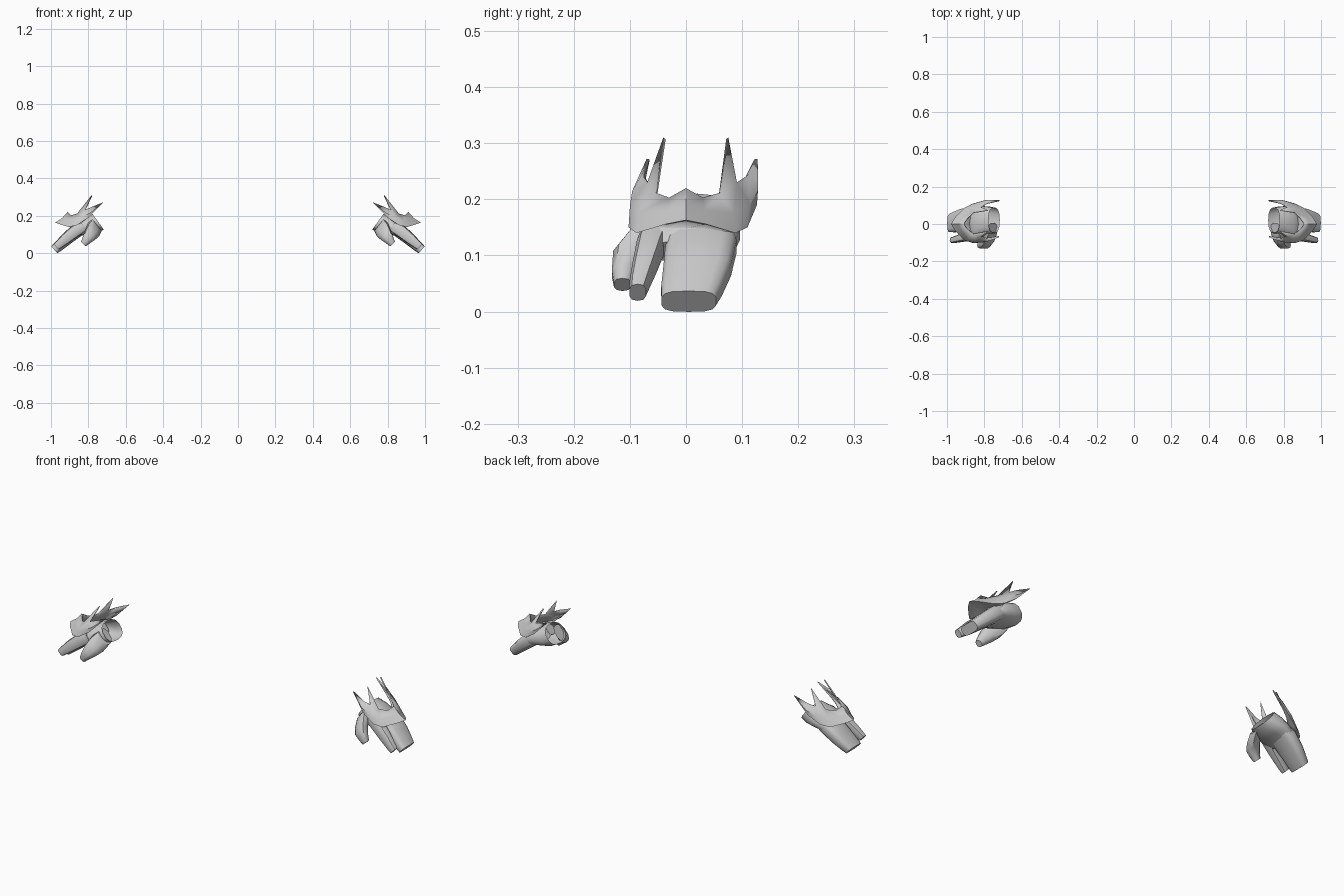
import bpy, bmesh, math
from mathutils import Vector

if "Cube" in bpy.data.objects:
    bpy.data.objects.remove(bpy.data.objects["Cube"])


def finish(name, bm, angle, thickness=0):
    bmesh.ops.remove_doubles(bm, verts=bm.verts, dist=1e-5)
    bmesh.ops.recalc_face_normals(bm, faces=bm.faces)
    me = bpy.data.meshes.new(name)
    bm.to_mesh(me)
    bm.free()
    ob = bpy.data.objects.new(name, me)
    bpy.context.collection.objects.link(ob)
    bpy.ops.object.select_all(action='DESELECT')
    ob.select_set(True)
    bpy.context.view_layer.objects.active = ob
    bpy.ops.object.shade_smooth_by_angle(angle=math.radians(angle))
    if thickness:
        s = ob.modifiers.new("Thickness", 'SOLIDIFY')
        s.thickness = thickness
        s.offset = -1
    # the left glove mirrors the right one
    ob.modifiers.new("Pair", 'MIRROR').use_clip = False
    return ob


def loft(name, sections, sides=14, power=0.8, cap_start=True):
    """Sections: x, y, z, half width in y, half thickness, pitch in degrees."""
    bm = bmesh.new()
    rings = []
    for x, y, z, w, t, pitch in sections:
        a = math.radians(pitch)
        n = Vector((-math.sin(a), 0, math.cos(a)))
        ring = []
        for i in range(sides):
            b = 2 * math.pi * (i + 0.5) / sides
            c, s = math.cos(b), math.sin(b)
            c = math.copysign(abs(c) ** power, c)
            s = math.copysign(abs(s) ** power, s)
            ring.append(bm.verts.new(Vector((x, y + w * c, z)) + n * t * s))
        rings.append(ring)
    for r, q in zip(rings, rings[1:]):
        for i in range(sides):
            j = (i + 1) % sides
            bm.faces.new((r[i], r[j], q[j], q[i]))
    if cap_start:
        bm.faces.new(rings[0])
    bm.faces.new(rings[-1])
    return finish(name, bm, 45)


# palm with open wrist
loft("palm", [(.748, .02, .168, .068, .052, -36),
              (.785, .017, .152, .078, .055, -38),
              (.825, .01, .138, .088, .046, -40),
              (.86, .005, .122, .086, .036, -40),
              (.878, .005, .107, .078, .025, -42)], cap_start=False)
# three joined fingers
loft("finger_block", [(.825, .025, .142, .062, .034, -40),
                      (.87, .027, .115, .064, .037, -41),
                      (.92, .02, .073, .061, .033, -42),
                      (.96, .01, .037, .055, .028, -42),
                      (.982, .005, .018, .049, .025, -42)], power=0.6)
# separate index finger
loft("index_finger", [(.825, -.05, .145, .028, .030, -38),
                      (.87, -.062, .118, .026, .033, -41),
                      (.92, -.074, .078, .022, .029, -42),
                      (.955, -.083, .048, .018, .023, -42),
                      (.972, -.086, .034, .015, .020, -42)], sides=10, power=0.7)
# thumb
loft("thumb", [(.755, -.03, .152, .038, .042, -38),
               (.772, -.066, .125, .040, .046, -40),
               (.79, -.098, .098, .033, .037, -45),
               (.812, -.111, .068, .022, .025, -50),
               (.826, -.113, .048, .016, .017, -48)], sides=10)

# armoured collar: lower, lip, waist and top point of each station, centre to rear
stations = [
    [(.88, 0, .148), (.978, 0, .163), (.94, 0, .188), (.912, 0, .220)],
    [(.875, .03, .148), (.957, .035, .156), (.925, .032, .18), (.892, .03, .203)],
    [(.85, .07, .15), (.905, .088, .140), (.885, .085, .175), (.86, .058, .212)],
    [(.82, .09, .175), (.86, .106, .150), (.84, .107, .19), (.82, .08, .230)],
    [(.79, .095, .203), (.80, .112, .190), (.79, .112, .215), (.79, .095, .244)],
    [(.72, .099, .272)] * 4,
]
spike = [(.86, .058, .212), (.82, .08, .230), (.783, .058, .310)]
bm = bmesh.new()


def face(points, side):
    vs = []
    for x, y, z in points:
        p = Vector((x, side * y + max(0, .88 - x) * .18, z))
        if all((p - v.co).length > 1e-5 for v in vs):
            vs.append(bm.verts.new(p))
    bm.faces.new(vs if side > 0 else vs[::-1])


for side in (1, -1):
    for a, b in zip(stations, stations[1:]):
        for k in range(3):
            face((a[k], b[k], b[k + 1], a[k + 1]), side)
    face(spike, side)
finish("spiked_collar", bm, 35, 0.006)
